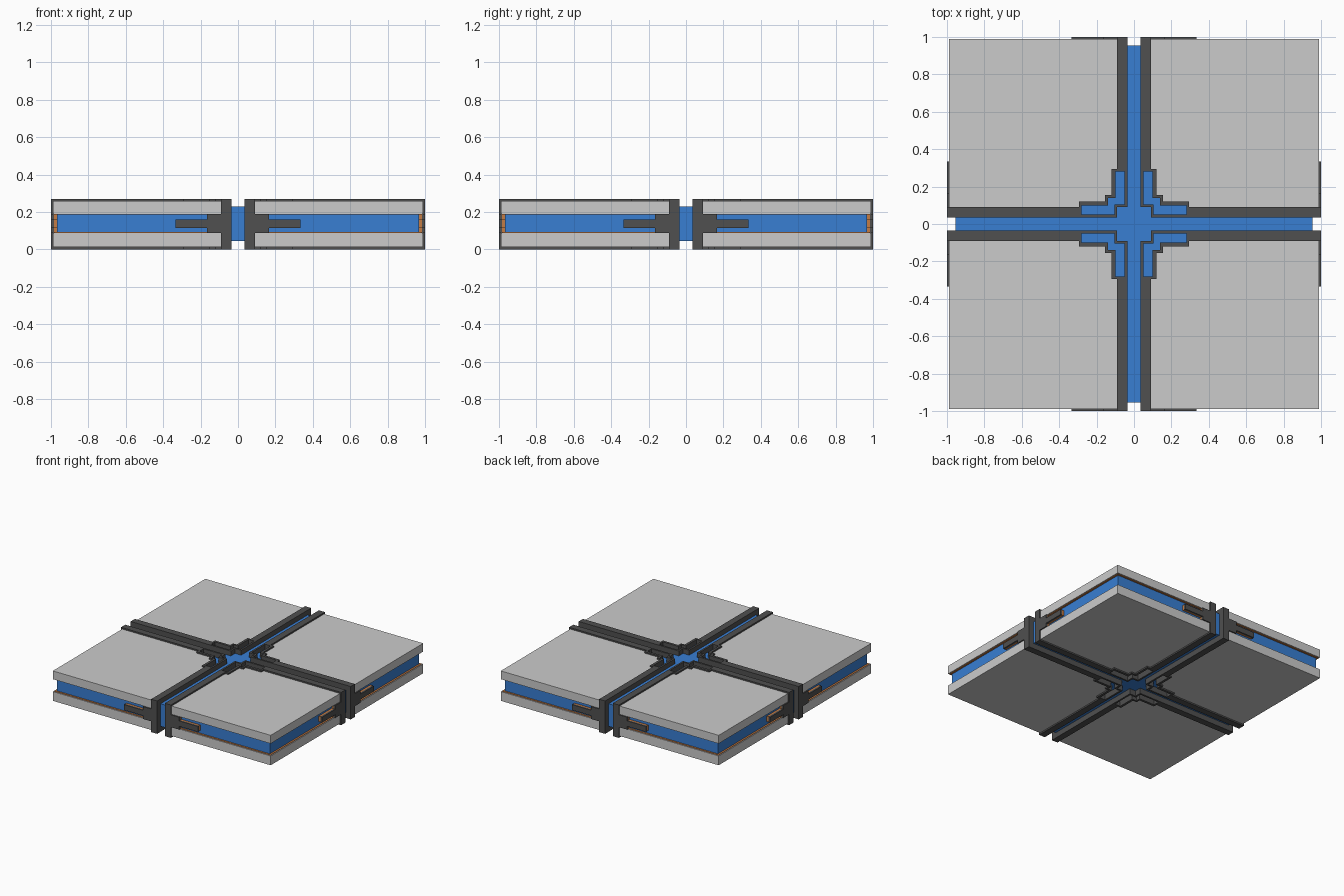
import bpy, bmesh

if "Cube" in bpy.data.objects:
    bpy.data.objects.remove(bpy.data.objects["Cube"])


def material(name, rgb):
    m = bpy.data.materials.new(name)
    m.diffuse_color = (*rgb, 1)
    m.use_nodes = True
    m.node_tree.nodes["Principled BSDF"].inputs["Base Color"].default_value = m.diffuse_color
    return m


BLUE = material("blue", (0.04, 0.21, 0.65))
DARK = material("dark_grey", (0.08, 0.08, 0.08))
ORANGE = material("orange", (0.55, 0.2, 0.06))


def make(name, prisms, mat=None, mirror=True):
    """Object from vertical prisms (outline, z0, z1), mirrored into all four quadrants."""
    bm = bmesh.new()
    for pts, z0, z1 in prisms:
        face = bm.faces.new([bm.verts.new((x, y, z0)) for x, y in pts])
        ext = bmesh.ops.extrude_face_region(bm, geom=[face], use_keep_orig=True)
        verts = [g for g in ext["geom"] if isinstance(g, bmesh.types.BMVert)]
        bmesh.ops.translate(bm, verts=verts, vec=(0, 0, z1 - z0))
    bmesh.ops.recalc_face_normals(bm, faces=bm.faces)
    mesh = bpy.data.meshes.new(name)
    bm.to_mesh(mesh)
    bm.free()
    ob = bpy.data.objects.new(name, mesh)
    bpy.context.collection.objects.link(ob)
    if mat:
        mesh.materials.append(mat)
    if mirror:
        mod = ob.modifiers.new("mirror", "MIRROR")
        mod.use_axis = (True, True, False)
        mod.use_mirror_merge = False
    return ob


def rect(x0, x1, y0, y1):
    return [(x0, y0), (x1, y0), (x1, y1), (x0, y1)]


def swap(pts):
    return [(y, x) for x, y in pts]


def both(pts, z0, z1):
    """The same prism along y and along x."""
    return [(pts, z0, z1), (swap(pts), z0, z1)]


def stepped(half):
    """Complete an outline that is symmetric about the x = y diagonal."""
    return half + swap(half)[::-1]


# Stepped corner outlines
outer = stepped([(0.09, 0.09), (0.035, 0.09), (0.035, 0.295), (0.12, 0.295),
                 (0.12, 0.155), (0.155, 0.155)])
inner = stepped([(0.105, 0.105), (0.05, 0.105), (0.05, 0.28), (0.10, 0.28),
                 (0.10, 0.14), (0.14, 0.14)])


def tidy(pts):
    """Drop repeated points left by points lying on the diagonal."""
    return [p for i, p in enumerate(pts) if p != pts[i - 1]]


outer, inner = tidy(outer), tidy(inner)

# Plates with a notched inner corner
plate = tidy(stepped([(0.99, 0.99), (0.08, 0.99), (0.08, 0.285), (0.11, 0.285),
                      (0.11, 0.145), (0.145, 0.145)]))
make("top_plates", [(plate, 0.19, 0.258)])
make("bottom_plates", [(plate, 0.012, 0.088)])

# Blue core layer and thin orange liners against the plates
make("core_layer", [(rect(0.08, 0.968, 0.08, 0.968), 0.088, 0.19)], BLUE)
liner = [(x - 0.007 if x > 0.9 else x, y - 0.007 if y > 0.9 else y) for x, y in plate]
make("liners", [(liner, 0.087, 0.092), (liner, 0.186, 0.191)], ORANGE)

# Blue cross with its centre hub, and the corner inlays
cross = [(0.09, 0.09), (0.09, 0.035), (0.955, 0.035), (0.955, -0.035), (0.09, -0.035)]
outline = []
for _ in range(4):
    outline += cross
    cross = [(y, -x) for x, y in cross]
make("blue_cross", [(outline, 0.045, 0.23)], BLUE, mirror=False)
make("corner_inlays", [(inner, 0.045, 0.23)], BLUE)

# Dark stepped frames around the inlays
frame = []
for i in range(len(outer)):
    j = (i + 1) % len(outer)
    frame.append(([outer[i], outer[j], inner[j], inner[i]], 0.0, 0.27))
make("corner_frames", frame, DARK)

# Dark rails and the clips at their ends
make("rails", both(rect(0.035, 0.09, 0.285, 1.0), 0.0, 0.27), DARK)
make("clips", both(rect(0.09, 0.165, 0.985, 1.0), 0.088, 0.19)
     + both(rect(0.165, 0.335, 0.985, 1.0), 0.115, 0.16), DARK)
make("clip_backings", both(rect(0.09, 0.165, 0.96, 0.985), 0.09, 0.188)
     + both(rect(0.165, 0.335, 0.96, 0.985), 0.115, 0.16), ORANGE)
